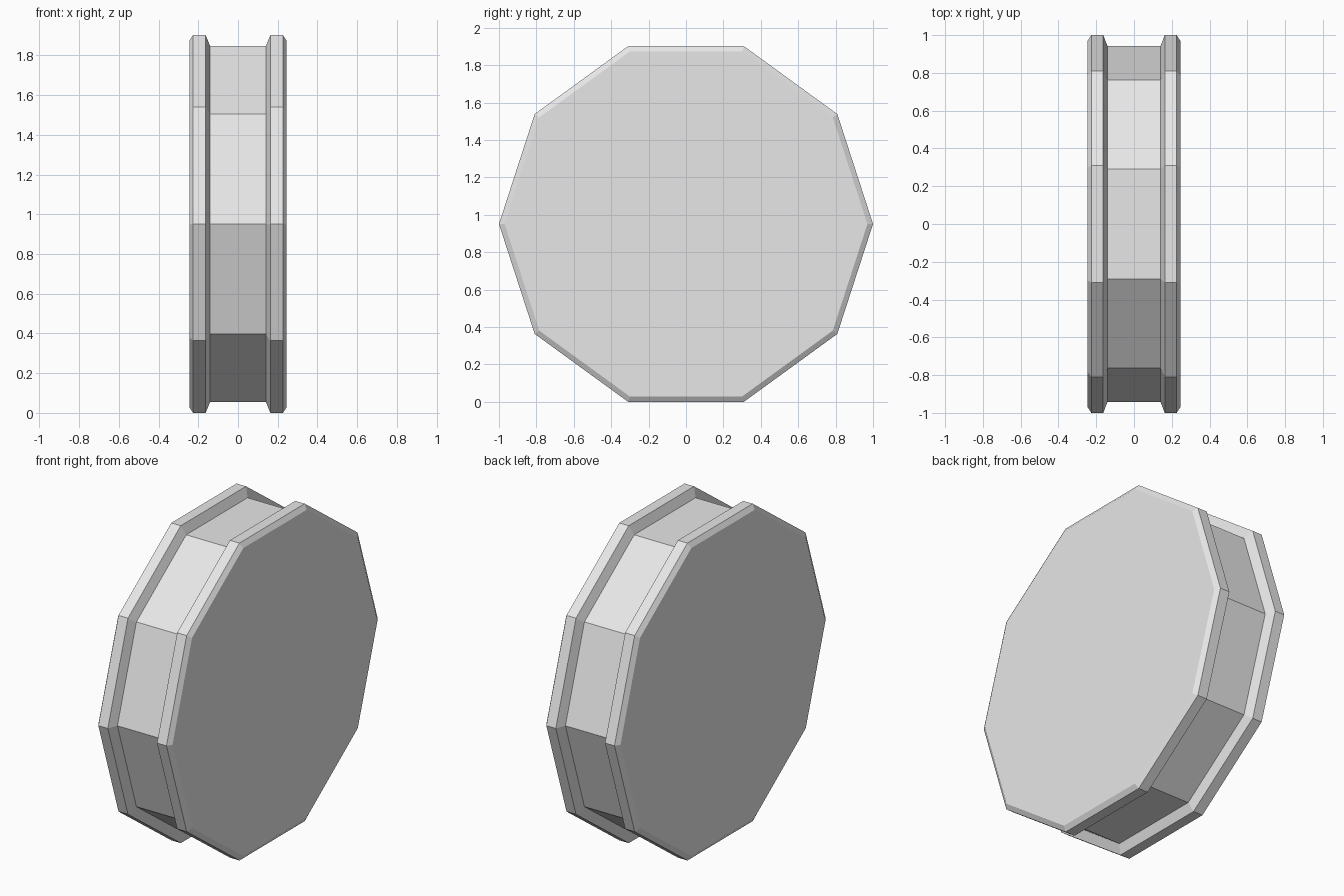
import bpy
import bmesh
from math import cos, sin, pi

cube = bpy.data.objects.get("Cube")
if cube:
    bpy.data.objects.remove(cube, do_unlink=True)

SIDES = 10
CENTRE_Z = sin(2 * pi / 5)  # half the height of the ten-sided wheel

grey = bpy.data.materials.new("light_grey")
grey.use_nodes = True
colour = (0.8, 0.8, 0.8, 1)
grey.diffuse_color = colour
grey.node_tree.nodes["Principled BSDF"].inputs["Base Color"].default_value = colour

# Half profile as (x, radius): chamfered rim, then sloped groove wall
half = [(0.245, 0.97), (0.226, 1.0), (0.163, 1.0), (0.14, 0.942)]
profile = half + [(-x, r) for x, r in reversed(half)]

# Loft ten-sided rings along x and cap both ends
bm = bmesh.new()
rings = []
for x, r in profile:
    angles = [2 * pi * i / SIDES for i in range(SIDES)]
    rings.append([bm.verts.new((x, r * cos(a), CENTRE_Z + r * sin(a))) for a in angles])
for a, b in zip(rings, rings[1:]):
    for i in range(SIDES):
        j = (i + 1) % SIDES
        bm.faces.new((a[i], a[j], b[j], b[i]))
bm.faces.new(rings[0])
bm.faces.new(rings[-1])
bmesh.ops.recalc_face_normals(bm, faces=bm.faces)

mesh = bpy.data.meshes.new("grooved_wheel")
bm.to_mesh(mesh)
bm.free()
mesh.materials.append(grey)
wheel = bpy.data.objects.new("grooved_wheel", mesh)
bpy.context.collection.objects.link(wheel)
